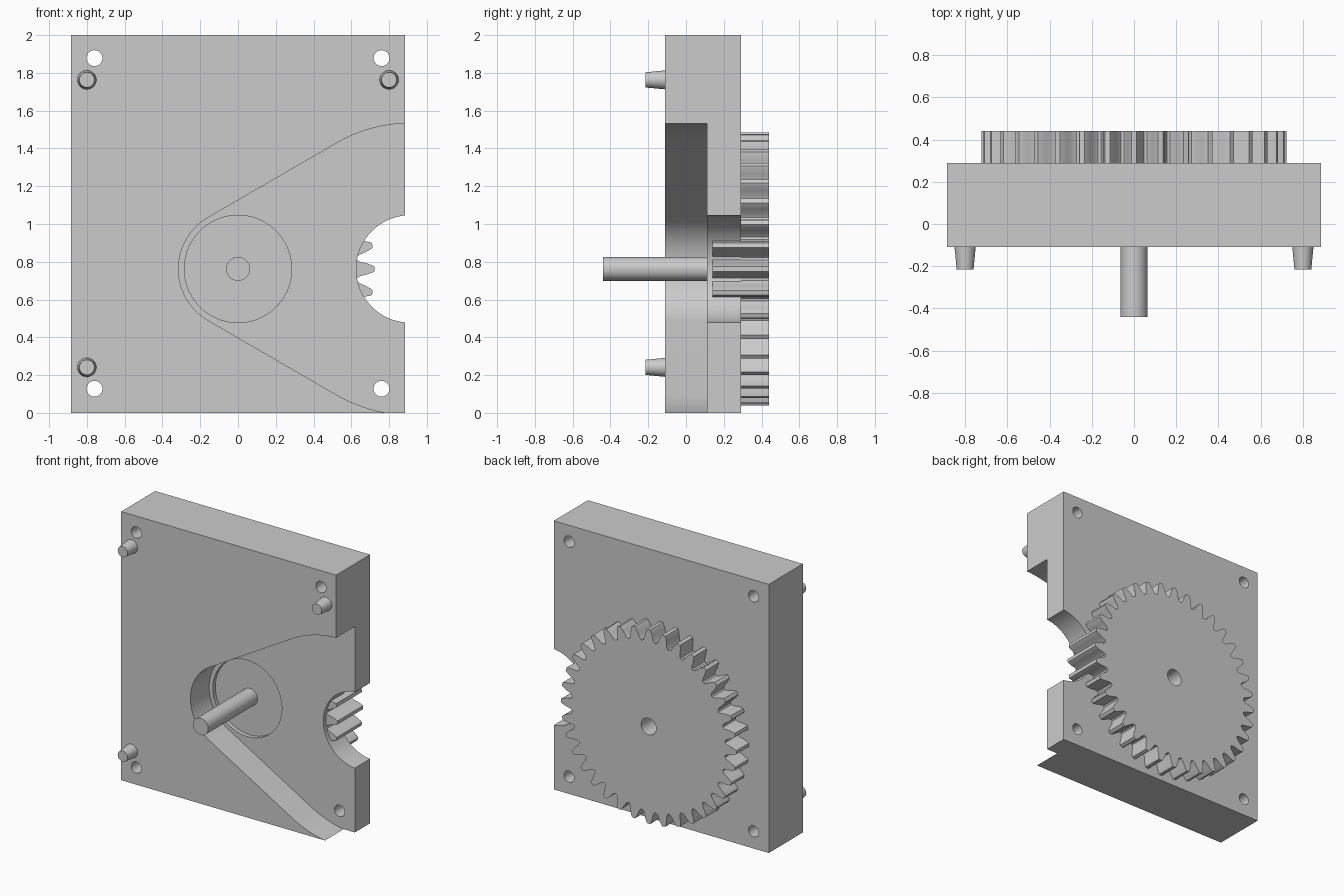
import bpy, bmesh
from math import sin, cos, pi, asin, radians

if "Cube" in bpy.data.objects:
    bpy.data.objects.remove(bpy.data.objects["Cube"])

CZ = 0.762          # height of the gear axis
NX = 0.91           # x of the side notch axis


def loft(name, front, back, y0, y1):
    """Solid between two (x, z) outlines with equal point counts."""
    bm = bmesh.new()
    a = [bm.verts.new((x, y0, z)) for x, z in front]
    b = [bm.verts.new((x, y1, z)) for x, z in back]
    bm.faces.new(a)
    bm.faces.new(b[::-1])
    n = len(a)
    for i in range(n):
        bm.faces.new((a[i], a[(i + 1) % n], b[(i + 1) % n], b[i]))
    bmesh.ops.recalc_face_normals(bm, faces=bm.faces)
    me = bpy.data.meshes.new(name)
    bm.to_mesh(me)
    bm.free()
    ob = bpy.data.objects.new(name, me)
    bpy.context.collection.objects.link(ob)
    return ob


def arc(x, z, r, a0, a1, n):
    return [(x + r * cos(a0 + (a1 - a0) * i / n),
             z + r * sin(a0 + (a1 - a0) * i / n)) for i in range(n + 1)]


def rod(name, x, z, r0, y0, y1, r1=None, n=48):
    ring = lambda r: arc(x, z, r, 0, 2 * pi, n)[:-1]
    return loft(name, ring(r0), ring(r1 or r0), y0, y1)


def select(ob):
    bpy.ops.object.select_all(action='DESELECT')
    ob.select_set(True)
    bpy.context.view_layer.objects.active = ob


def cut(ob, cutter):
    cutter.hide_render = True
    mod = ob.modifiers.new("cut", 'BOOLEAN')
    mod.operation = 'DIFFERENCE'
    mod.solver = 'EXACT'
    mod.object = cutter
    select(ob)
    bpy.ops.object.modifier_apply(modifier=mod.name)
    bpy.data.objects.remove(cutter)


def smooth(ob):
    select(ob)
    bpy.ops.object.shade_smooth_by_angle(angle=radians(30))


# Housing plate
w = 0.885
square = [(-w, 0), (w, 0), (w, 2), (-w, 2)]
plate = loft("housing_plate", square, square, -0.11, 0.29)

# Wedge-shaped front pocket: two arcs joined by tangent lines
r_small, r_big = 0.315, 0.771
t = pi / 2 + asin((r_big - r_small) / NX)
pocket = (arc(0, CZ, r_small, t, 2 * pi - t, 48)
          + arc(NX, CZ, r_big, -t, t, 128))
cut(plate, loft("pocket_cutter", pocket, pocket, -0.3, 0.11))

# Shaft opening, side notch and four screw holes
cut(plate, rod("opening_cutter", 0, CZ, 0.284, 0.0, 0.2, n=96))
cut(plate, rod("notch_cutter", NX, CZ, 0.284, -0.3, 0.5, n=96))
for x in (-0.76, 0.76):
    for z in (0.128, 1.878):
        cut(plate, rod("screw_cutter", x, z, 0.042, -0.3, 0.5))
smooth(plate)

# Spur gear, partly sunk into the plate
teeth = 36
profile = [(-0.44, 0.632), (-0.33, 0.648), (-0.245, 0.683), (-0.15, 0.712),
           (-0.10, 0.7225), (0.10, 0.7225), (0.15, 0.712), (0.245, 0.683),
           (0.33, 0.648), (0.44, 0.632)]
outline = []
for i in range(teeth):
    for f, r in profile:
        a = 2 * pi * (i + f) / teeth
        outline.append((r * cos(a), CZ + r * sin(a)))
gear = loft("spur_gear", outline, outline, 0.14, 0.44)
cut(gear, rod("bore_cutter", 0, CZ, 0.062, 0.0, 0.6))
smooth(gear)

# Drive shaft
smooth(rod("drive_shaft", 0, CZ, 0.063, -0.44, 0.15))

# Tapered locating pegs
for x, z in ((-0.8, 1.763), (0.8, 1.763), (-0.8, 0.241)):
    smooth(rod("locating_peg", x, z, 0.04, -0.215, -0.10, r1=0.051))
